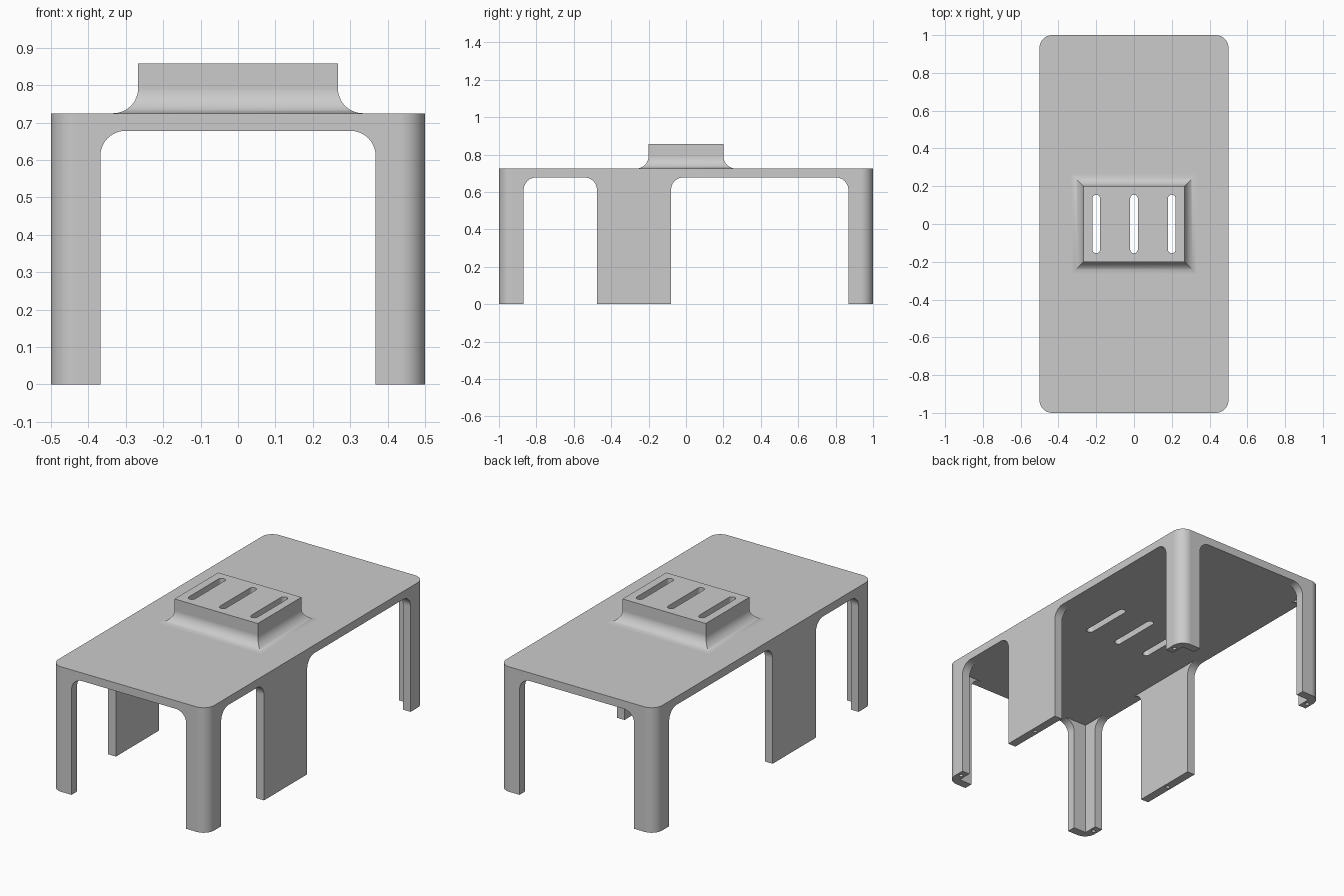
import bpy, bmesh
from math import sin, cos, pi

cube = bpy.data.objects.get("Cube")
if cube:
    bpy.data.objects.remove(cube, do_unlink=True)

WALL, TOP, CEILING, R = 0.05, 0.725, 0.678, 0.067

grey = bpy.data.materials.new("grey plastic")
grey.use_nodes = True
grey.diffuse_color = (0.6, 0.6, 0.6, 1)
grey.node_tree.nodes["Principled BSDF"].inputs["Base Color"].default_value = (0.6, 0.6, 0.6, 1)


def rounded(u0, u1, v0, v1, r, steps=12):
    """Outline of a rectangle with round corners; r = 0 keeps them square."""
    if r == 0:
        return [(u0, v0), (u1, v0), (u1, v1), (u0, v1)]
    pts = []
    for k, (u, v) in enumerate([(u1 - r, v1 - r), (u0 + r, v1 - r), (u0 + r, v0 + r), (u1 - r, v0 + r)]):
        for i in range(steps + 1):
            a = (k + i / steps) * pi / 2
            p = (round(u + r * cos(a), 5), round(v + r * sin(a), 5))
            if p not in pts:
                pts.append(p)
    return pts


def loft(name, rings):
    """Closed solid through a stack of equal-sized rings of points."""
    bm = bmesh.new()
    rows = [[bm.verts.new(p) for p in ring] for ring in rings]
    n = len(rows[0])
    for a, b in zip(rows, rows[1:]):
        for i in range(n):
            j = (i + 1) % n
            bm.faces.new((a[i], a[j], b[j], b[i]))
    bm.faces.new(rows[0])
    bm.faces.new(rows[-1])
    bmesh.ops.recalc_face_normals(bm, faces=bm.faces)
    mesh = bpy.data.meshes.new(name)
    bm.to_mesh(mesh)
    bm.free()
    mesh.materials.append(grey)
    ob = bpy.data.objects.new(name, mesh)
    bpy.context.collection.objects.link(ob)
    return ob


def prism(name, outline, axis, lo, hi):
    place = {"x": lambda u, v, w: (w, u, v),
             "y": lambda u, v, w: (u, w, v),
             "z": lambda u, v, w: (u, v, w)}[axis]
    return loft(name, [[place(u, v, w) for u, v in outline] for w in (lo, hi)])


def combine(body, other, operation):
    bpy.ops.object.select_all(action="DESELECT")
    bpy.context.view_layer.objects.active = body
    body.select_set(True)
    mod = body.modifiers.new("combine", "BOOLEAN")
    mod.operation, mod.solver, mod.object = operation, "EXACT", other
    bpy.ops.object.modifier_apply(modifier=mod.name)
    bpy.data.objects.remove(other, do_unlink=True)


# Outer shell with rounded vertical corners
body = prism("table_cover", rounded(-0.5, 0.5, -1, 1, R), "z", 0, TOP)

# Hollow underside
combine(body, prism("hollow", rounded(-0.5 + WALL, 0.5 - WALL, -1 + WALL, 1 - WALL, 0),
                    "z", -0.5, CEILING), "DIFFERENCE")

# Arched openings: one through both ends, two through both sides
combine(body, prism("end_arch", rounded(-0.368, 0.368, -0.5, CEILING, R), "y", -1.5, 1.5), "DIFFERENCE")
for y0, y1 in ((-0.868, -0.476), (-0.08, 0.868)):
    combine(body, prism("side_arch", rounded(y0, y1, -0.5, CEILING, R), "x", -1, 1), "DIFFERENCE")

# Raised block whose base flares into the top with a concave fillet
levels = [(R, 0.7)]
for i in range(13):
    a = i / 12 * pi / 2
    levels.append((R * (1 - sin(a)), TOP + R * (1 - cos(a))))
levels.append((0, 0.858))
block = loft("raised_block", [[(u, v, z) for u, v in rounded(-0.267 - d, 0.267 + d, -0.2 - d, 0.2 + d, 0)]
                              for d, z in levels])
combine(body, block, "UNION")

# Three slots through the block
for x in (-0.2, 0, 0.2):
    combine(body, prism("slot", rounded(x - 0.02, x + 0.02, -0.155, 0.155, 0.02), "z", 0.5, 1), "DIFFERENCE")

# Small holes in the feet
for side in (-1, 1):
    x = side * (0.5 - WALL / 2)
    for y in (-0.91, -0.278, 0.91):
        hole = prism("foot_hole", rounded(x - 0.011, x + 0.011, y - 0.011, y + 0.011, 0.011, 4), "z", -0.1, 0.1)
        combine(body, hole, "DIFFERENCE")

# Smooth fillets, flat panels
bpy.ops.object.select_all(action="DESELECT")
body.select_set(True)
bpy.context.view_layer.objects.active = body
bpy.ops.object.shade_smooth_by_angle(angle=pi / 6)
normals = body.modifiers.new("flat_panels", "WEIGHTED_NORMAL")
normals.keep_sharp = True
normals.weight = 100
